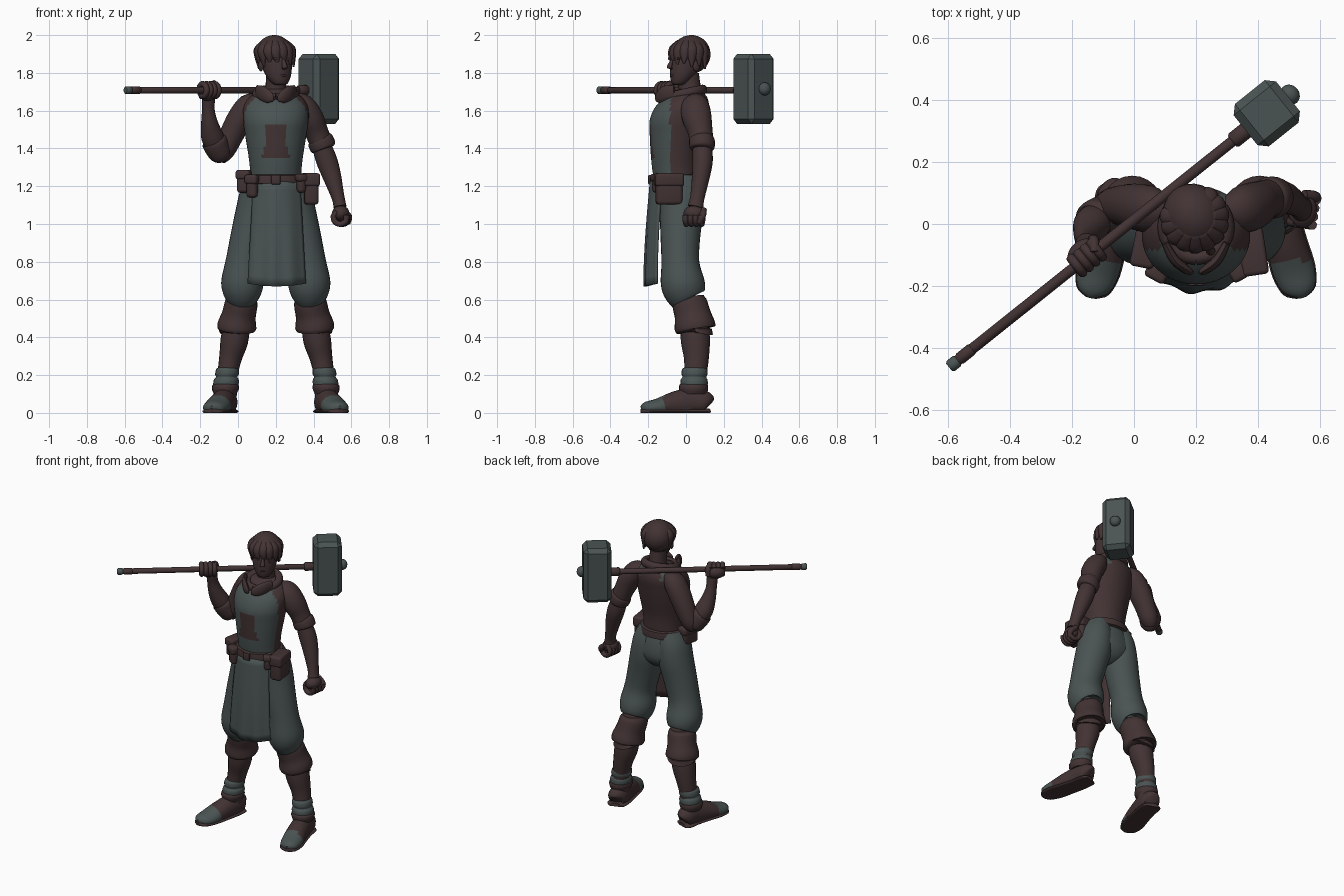
import bpy, bmesh, math
from mathutils import Vector, Matrix


def material(name, rgb):
    m = bpy.data.materials.new(name)
    m.diffuse_color = (*rgb, 1)
    return m


BROWN = material("dark_brown", (0.056, 0.033, 0.034))
TEAL = material("slate_teal", (0.068, 0.087, 0.086))


def finish(name, bm, mats, rule=None, angle=45):
    bmesh.ops.recalc_face_normals(bm, faces=bm.faces[:])
    for f in bm.faces:
        f.smooth = True
        if rule:
            f.material_index = int(rule(f.calc_center_median()))
    me = bpy.data.meshes.new(name)
    bm.to_mesh(me)
    bm.free()
    for m in mats:
        me.materials.append(m)
    me.set_sharp_from_angle(angle=math.radians(angle))
    ob = bpy.data.objects.new(name, me)
    bpy.context.collection.objects.link(ob)
    return ob


def sweep(name, pts, mats, seg=20, ref=(1, 0, 0), up=None, sub=4, rule=None, zmin=None):
    """Smooth tube through points (x, y, z, radius_a, radius_b)."""
    P = [Vector(p) for p in pts]
    rings = []
    for i in range(len(P) - 1):
        p0, p1, p2, p3 = P[max(i - 1, 0)], P[i], P[i + 1], P[min(i + 2, len(P) - 1)]
        for k in range(sub):
            t = k / sub
            rings.append(0.5 * (2 * p1 + (p2 - p0) * t + (2 * p0 - 5 * p1 + 4 * p2 - p3) * t * t
                                + (3 * p1 - p0 - 3 * p2 + p3) * t ** 3))
    rings.append(P[-1])
    bm = bmesh.new()
    loops = []
    for i, r in enumerate(rings):
        d = rings[min(i + 1, len(rings) - 1)] - rings[max(i - 1, 0)]
        t = Vector(up) if up else Vector(d[:3]).normalized()
        a = Vector(ref)
        a = (a - t * a.dot(t)).normalized()
        b = t.cross(a)
        loop = []
        for k in range(seg):
            q = 2 * math.pi * k / seg
            v = Vector(r[:3]) + a * max(r[3], .002) * math.cos(q) + b * max(r[4], .002) * math.sin(q)
            if zmin is not None:
                v.z = max(v.z, zmin)
            loop.append(bm.verts.new(v))
        loops.append(loop)
    for l, m in zip(loops, loops[1:]):
        for k in range(seg):
            bm.faces.new((l[k], l[(k + 1) % seg], m[(k + 1) % seg], m[k]))
    bm.faces.new(loops[0])
    bm.faces.new(loops[-1])
    return finish(name, bm, mats, rule)


def box(name, loc, size, mats, rot=(0, 0, 0), bevel=0.01, seg=2):
    bm = bmesh.new()
    bmesh.ops.create_cube(bm, size=1, matrix=Matrix.Diagonal((*size, 1)))
    bmesh.ops.bevel(bm, geom=bm.edges[:], offset=bevel, segments=seg, affect='EDGES', profile=.5)
    ob = finish(name, bm, mats, angle=35)
    ob.location, ob.rotation_euler = loc, rot
    return ob


def ball(name, loc, size, mats, rot=(0, 0, 0)):
    bm = bmesh.new()
    bmesh.ops.create_uvsphere(bm, u_segments=24, v_segments=16, radius=1,
                              matrix=Matrix.Diagonal((*size, 1)))
    ob = finish(name, bm, mats)
    ob.location, ob.rotation_euler = loc, rot
    return ob


B, T, Z = [BROWN], [TEAL], (0, 0, 1)
CX = 0.2

# legs, cuffs, ankle wraps and shoes, mirrored about the body centre
for side, s in (("left", -1), ("right", 1)):
    def m(pts):
        return [(CX + s * p[0], *p[1:]) for p in pts]
    sweep(side + "_trouser_leg", m([
        (.075, -.04, 1.24, .075, .10), (.09, -.03, 1.16, .10, .115), (.105, -.025, 1.06, .108, .115),
        (.135, -.03, .93, .105, .105), (.165, -.03, .80, .10, .10), (.176, -.02, .70, .112, .115),
        (.178, -.005, .645, .105, .112), (.178, .01, .605, .085, .095), (.178, .015, .60, .06, .07)]), T, 28)
    sweep(side + "_boot_cuff", m([
        (.18, .015, .62, .07, .08), (.182, .018, .585, .086, .092), (.195, .035, .52, .09, .096),
        (.205, .046, .465, .103, .108), (.207, .05, .44, .098, .103), (.207, .05, .445, .07, .07)]), B, 24)
    sweep(side + "_shin", m([
        (.205, .045, .47, .07, .075), (.22, .05, .38, .073, .077), (.24, .055, .29, .06, .066),
        (.255, .05, .20, .054, .06), (.262, .045, .08, .055, .062)]), B)
    sweep(side + "_ankle_wrap", m([
        (.255, .048, .24, .05, .056), (.256, .046, .23, .06, .067), (.258, .045, .205, .063, .069),
        (.260, .044, .19, .057, .063), (.262, .043, .175, .066, .071), (.264, .043, .15, .067, .072),
        (.265, .042, .135, .058, .064)]), T, up=Z)
    sweep(side + "_shoe_collar", m([
        (.265, .04, .155, .058, .066), (.266, .04, .145, .070, .076), (.267, .04, .125, .071, .077),
        (.268, .04, .10, .06, .07)]), B, up=Z)
    sweep(side + "_shoe", m([
        (.255, .118, .045, .03, .04), (.26, .10, .055, .056, .062), (.268, .03, .055, .062, .078),
        (.29, -.06, .045, .065, .068), (.315, -.15, .03, .068, .046), (.334, -.21, .025, .052, .034),
        (.34, -.235, .02, .015, .018)]), [BROWN, TEAL], 24, zmin=.012,
        rule=lambda c: c.y < -.115 and c.z > .014)
    sweep(side + "_shoe_sole", m([
        (.255, .12, .008, .035, .016), (.26, .10, .008, .062, .016), (.268, .03, .008, .066, .016),
        (.29, -.06, .008, .069, .016), (.315, -.15, .008, .072, .016), (.334, -.215, .008, .054, .016),
        (.34, -.238, .008, .016, .014)]), B, 24, zmin=0)


# torso: shirt with painted bib, centre patch and straps
def torso_rule(c):
    dx = abs(c.x - CX)
    if c.z > 1.63 and .075 < dx < .115:
        return 1
    if c.y > -.085 or c.z > 1.665:
        return 0
    return not (dx < .055 + .015 * (c.z < 1.42) and 1.345 < c.z < 1.52)


sweep("torso", [
    (CX, -.045, 1.19, .145, .11), (CX, -.052, 1.26, .135, .122), (CX, -.055, 1.35, .143, .13),
    (CX, -.047, 1.47, .162, .145), (CX, -.04, 1.55, .174, .152), (CX, -.02, 1.62, .17, .142),
    (CX, 0, 1.67, .14, .112), (CX, .01, 1.70, .09, .075), (CX, .01, 1.715, .05, .05)],
    [BROWN, TEAL], 56, up=Z, sub=6, rule=torso_rule)
sweep("trouser_seat", [
    (CX, -.04, 1.25, .13, .10), (CX, -.035, 1.17, .175, .118), (CX, -.02, 1.08, .17, .11),
    (CX, -.02, 1.02, .10, .08), (CX, -.02, .99, .03, .03)], T, 32, up=Z)

# belt, buckle and pouches
sweep("belt", [
    (CX, -.05, 1.262, .135, .12), (CX, -.05, 1.258, .151, .138), (CX, -.05, 1.215, .156, .141),
    (CX, -.05, 1.21, .14, .12)], B, 40, up=Z, sub=2)
box("buckle", (CX, -.192, 1.235), (.05, .016, .05), B, bevel=.005)
for i, (x, y, z, w, d, h, r) in enumerate([
        (.382, -.09, 1.185, .075, .14, .165, .15), (.035, -.075, 1.225, .065, .12, .12, -.2),
        (.075, -.155, 1.20, .06, .045, .12, -.5), (.335, -.155, 1.215, .045, .045, .10, .5)]):
    box("pouch_%d" % i, (x, y, z), (w, d, h), B, (0, 0, r), .018, 3)
    box("pouch_flap_%d" % i, (x, y, z + h * .3), (w + .012, d + .012, h * .42), B, (0, 0, r), .014, 3)

# hanging apron skirt, teal outside and brown inside
bm = bmesh.new()
N, M = 24, 12
grid = []
for j in range(M + 1):
    v = j / M
    row = []
    for i in range(N + 1):
        u = 2 * i / N - 1
        y = -.192 - .03 * math.sin(min(v * 1.6, 1.57)) + .06 * u * u + .006 * v * math.sin(9 * u)
        row.append(bm.verts.new((CX + .005 + u * (.125 + .03 * v), y, 1.225 - (.555 - .015 * u * u) * v)))
    grid.append(row)
for j in range(M):
    for i in range(N):
        bm.faces.new((grid[j + 1][i], grid[j + 1][i + 1], grid[j][i + 1], grid[j][i]))
apron = finish("apron_skirt", bm, [TEAL, BROWN])
if apron.data.polygons[0].normal.y > 0:
    apron.data.flip_normals()
sol = apron.modifiers.new("thickness", 'SOLIDIFY')
sol.thickness, sol.offset, sol.material_offset = .012, -1, 1

# neck and collar
sweep("neck", [(CX, .03, 1.66, .07, .07), (CX, .02, 1.72, .055, .06), (CX, .01, 1.80, .052, .058)], B, up=Z)
ring = [(CX + .10 * math.sin(q), -.01 - .098 * math.cos(q), 1.69 + .022 * -math.cos(q), .026, .024)
        for q in [2 * math.pi * k / 16 for k in range(17)]]
sweep("collar", ring, B, 12, ref=Z)
for s in (-1, 1):
    sweep("collar_flap", [(CX + s * .10, -.06, 1.70, .035, .012), (CX + s * .07, -.115, 1.69, .04, .016),
                          (CX + s * .03, -.148, 1.665, .03, .014), (CX + s * .015, -.155, 1.65, .005, .005)],
          B, 12, ref=Z)

# head, turned towards the hammer side
head = [sweep("head", [
    (0, -.055, 1.735, .02, .02), (0, -.05, 1.745, .042, .04), (0, -.035, 1.78, .064, .062),
    (0, -.014, 1.83, .078, .084), (0, 0, 1.89, .083, .092), (0, .005, 1.95, .068, .078),
    (0, .01, 1.98, .02, .02)], B, 28, up=Z),
    sweep("nose", [(0, -.09, 1.875, .008, .006), (0, -.102, 1.85, .011, .012),
                   (0, -.108, 1.828, .016, .014), (0, -.09, 1.818, .008, .006)], B, 10, up=Z),
    ball("mouth", (0, -.088, 1.787), (.024, .012, .008), B),
    ball("hair_cap", (0, .018, 1.898), (.098, .106, .102), B, (.25, 0, 0))]
for s in (-1, 1):
    head.append(ball("brow", (s * .035, -.083, 1.873), (.027, .012, .008), B, (0, s * -.2, 0)))
    head.append(ball("ear", (s * .083, .01, 1.84), (.012, .022, .032), B))
for k in range(-5, 6):
    sn, cs = math.sin(k * .42), math.cos(k * .42)
    low = 1.862 - .006 * abs(k) - .012 * (k % 2)
    head.append(sweep("hair_lock", [
        (.05 * sn, -.05 * cs + .01, 1.975, .018, .014), (.085 * sn, -.085 * cs + .01, 1.94, .028, .02),
        (.095 * sn, -.098 * cs + .01, 1.90, .026, .017), (.09 * sn + .008, -.10 * cs + .008, low, .005, .005)],
        B, 10, up=Z, ref=(cs, sn, 0)))
for ob in head:
    ob.location += Vector((CX, .01, 0))
    ob.rotation_euler.z = math.radians(26)
    if ob.location.z > 1 or ob.name.startswith(("mouth", "brow", "ear", "hair_cap")):
        off = ob.location - Vector((CX, .01, 0))
        ob.location = Vector((CX, .01, 0)) + Matrix.Rotation(math.radians(26), 3, 'Z') @ off

# arms: sleeve, rolled edge and forearm
sweep("right_sleeve", [
    (.29, .035, 1.645, .04, .05), (.34, .045, 1.625, .065, .075), (.385, .058, 1.56, .068, .078),
    (.415, .075, 1.49, .062, .066), (.447, .085, 1.41, .06, .062)], B, 24)
sweep("right_sleeve_roll", [
    (.43, .083, 1.455, .055, .056), (.435, .084, 1.445, .069, .067), (.452, .086, 1.405, .068, .066),
    (.456, .086, 1.395, .05, .05)], B, 24)
sweep("right_forearm", [
    (.44, .085, 1.42, .05, .05), (.468, .088, 1.34, .056, .054), (.495, .08, 1.26, .05, .048),
    (.53, .06, 1.14, .034, .038), (.54, .05, 1.09, .035, .042)], B)
sweep("left_sleeve", [
    (.11, .035, 1.645, .04, .05), (.06, .045, 1.625, .065, .075), (.012, .055, 1.56, .068, .075),
    (-.035, .06, 1.47, .064, .066), (-.075, .055, 1.385, .056, .058), (-.095, .04, 1.345, .035, .04)], B, 24)
sweep("left_sleeve_roll", [
    (-.078, .05, 1.345, .03, .035), (-.09, .04, 1.365, .058, .056), (-.115, .02, 1.415, .068, .064),
    (-.125, .012, 1.44, .067, .062), (-.128, .01, 1.445, .05, .05)], B, 24)
sweep("left_forearm", [
    (-.11, .025, 1.40, .05, .05), (-.135, 0, 1.46, .06, .056), (-.15, -.03, 1.53, .046, .046),
    (-.157, -.05, 1.60, .034, .036), (-.155, -.065, 1.67, .034, .036)], B)


# fists: fingers curl round an axis, palm sits towards the wrist
def fist(name, center, axis, back, rad):
    c, ax, bk = Vector(center), Vector(axis).normalized(), Vector(back)
    bk = (bk - ax * bk.dot(ax)).normalized()
    sd = ax.cross(bk)
    for k in range(4):
        o = c + ax * (k - 1.5) * .027
        arc = []
        for q in range(-100, 161, 52):
            a = math.radians(q)
            arc.append((*(o - bk * rad * math.cos(a) + sd * rad * math.sin(a)), .0155, .0155))
        sweep(name + "_finger", arc, B, 10, ref=ax, sub=3)
    e = Matrix((sd, ax, bk)).transposed().to_euler()
    ball(name + "_palm", c + bk * rad * .6, (rad + .01, .056, rad + .005), B, e)
    p = c + ax * -.05
    sweep(name + "_thumb", [(*(p + bk * .04), .018, .018), (*(p - sd * rad * .9), .018, .018),
                            (*(p - sd * rad * .7 - bk * .035 + ax * .02), .013, .013)], B, 10, ref=ax)


# hammer held across the shoulders
ANG = math.atan2(.75, .94)
D = Vector((math.cos(ANG), math.sin(ANG), 0))
END = Vector((-.59, -.457, 1.708))
HEAD = Vector((.428, .357, 1.715))


def rod(name, d0, d1, r, mats):
    e = min(.006, r * .3)
    sweep(name, [(*(END + D * d), q, q) for d, q in
                 ((d0, r - e), (d0 + e, r), (d1 - e, r), (d1, r - e))], mats, 16, ref=Z, sub=1)


rod("hammer_handle", .02, 1.25, .0175, B)
rod("handle_end_cap", -.008, .03, .021, T)
rod("handle_end_wrap", .03, .09, .020, B)
rod("handle_neck_wrap", 1.16, 1.23, .027, B)
box("hammer_head", HEAD, (.175, .175, .37), T, (0, 0, ANG), .026, 1)
ball("hammer_knob", HEAD + D * .096, (.03, .034, .034), T, (0, 0, ANG))

fist("right_fist", (.547, .042, 1.035), (-.15, -1, 0), (-.15, .1, 1), .036)
fist("left_fist", (-.155, -.105, 1.708), -D, (.25, .8, -.5), .034)
